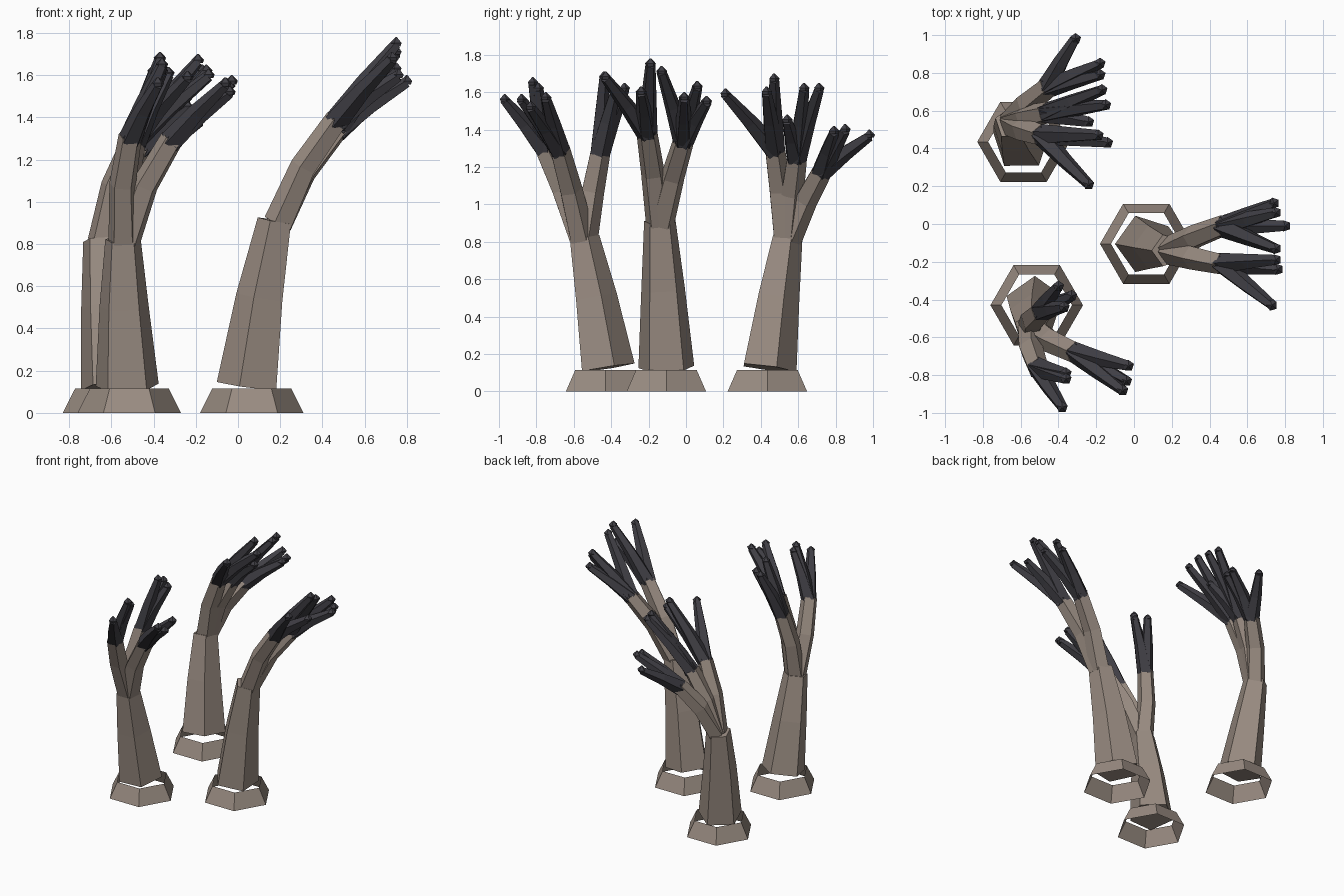
import bpy, bmesh, math
from mathutils import Vector

if "Cube" in bpy.data.objects:
    bpy.data.objects.remove(bpy.data.objects["Cube"])


def material(name, rgb):
    m = bpy.data.materials.new(name)
    m.diffuse_color = (*rgb, 1)
    m.use_nodes = True
    m.node_tree.nodes["Principled BSDF"].inputs["Base Color"].default_value = m.diffuse_color
    return m


BARK = material("bark", (0.32, 0.262, 0.222))
DARK = material("dark_tip", (0.052, 0.05, 0.06))


def add_tube(bm, points, radii, sides=5, phase=0.0, caps=True):
    """Low-poly tube whose rings stand square to the path."""
    pts = [Vector(p) for p in points]
    rings = []
    for i, (p, r) in enumerate(zip(pts, radii)):
        d = (pts[min(i + 1, len(pts) - 1)] - pts[max(i - 1, 0)]).normalized()
        u = (Vector((1, 0, 0)) - d * d.x).normalized()
        v = d.cross(u)
        ring = []
        for k in range(sides):
            a = math.radians(phase) + 2 * math.pi * k / sides
            ring.append(bm.verts.new(p + (u * math.cos(a) + v * math.sin(a)) * r))
        rings.append(ring)
    for a, b in zip(rings, rings[1:]):
        for k in range(sides):
            n = (k + 1) % sides
            bm.faces.new((a[k], a[n], b[n], b[k]))
    if caps:
        bm.faces.new(rings[0][::-1])
        bm.faces.new(rings[-1])


def finish(bm, name, mat):
    me = bpy.data.meshes.new(name)
    bm.to_mesh(me)
    bm.free()
    me.materials.append(mat)
    ob = bpy.data.objects.new(name, me)
    bpy.context.collection.objects.link(ob)


def bend(a, b, amount):
    """Midpoint of a-b, pushed up to make an arching limb."""
    return (Vector(a) + Vector(b)) / 2 + Vector((-amount, 0, amount))


# Each tree: base centre, trunk top, pentagon phase, {branch end: tip points}
TREES = {
    "back": ((-0.585, 0.435), (-0.65, 0.535, 0.82), 90, [
        ((-0.49, 0.47, 1.30), [(-0.24, 0.21, 1.62), (-0.14, 0.43, 1.63), (-0.19, 0.47, 1.70)]),
        ((-0.46, 0.59, 1.26), [(-0.24, 0.54, 1.48), (-0.15, 0.63, 1.65), (-0.17, 0.71, 1.65)]),
        ((-0.45, 0.73, 1.19), [(-0.31, 0.98, 1.40), (-0.18, 0.85, 1.43), (-0.18, 0.79, 1.42)]),
    ]),
    "right": ((0.065, -0.105), (0.18, -0.14, 0.91), 180, [
        ((0.47, -0.21, 1.39), [(0.73, -0.43, 1.71), (0.76, -0.24, 1.63), (0.75, -0.19, 1.78)]),
        ((0.475, -0.01, 1.35), [(0.75, -0.13, 1.74), (0.80, -0.01, 1.60),
                                (0.75, 0.06, 1.66), (0.74, 0.11, 1.58)]),
    ]),
    "front": ((-0.515, -0.43), (-0.545, -0.55, 0.82), 90, [
        ((-0.49, -0.46, 1.29), [(-0.40, -0.33, 1.65), (-0.33, -0.38, 1.64), (-0.37, -0.44, 1.71)]),
        ((-0.31, -0.68, 1.30), [(-0.03, -0.75, 1.60), (-0.04, -0.83, 1.55), (-0.06, -0.88, 1.59)]),
        ((-0.51, -0.765, 1.31), [(-0.38, -0.97, 1.59), (-0.36, -0.82, 1.68), (-0.36, -0.79, 1.65)]),
    ]),
}

for name, (base, top, phase, branches) in TREES.items():
    bx, by = base

    # Open hexagonal collar on the ground
    bm = bmesh.new()
    add_tube(bm, [(bx, by, 0), (bx, by, 0.115)], [0.245, 0.187], 6, 0, caps=False)
    finish(bm, name + "_base_collar", BARK)

    # Tapering five-sided trunk
    foot = Vector((bx - 0.01, by, 0.125))
    top = Vector(top)
    bm = bmesh.new()
    add_tube(bm, [foot, (foot + top) / 2 + Vector((-0.005, 0, 0.03)), top],
             [0.157, 0.122, 0.088], 5, phase)
    finish(bm, name + "_trunk", BARK)

    # Branches, dark fingers and pointed buds
    limbs, fingers, buds = bmesh.new(), bmesh.new(), bmesh.new()
    for end, tips in branches:
        end = Vector(end)
        start = top + (Vector((end.x, end.y, top.z)) - top) * 0.05 - Vector((0, 0, 0.01))
        add_tube(limbs, [start, bend(start, end, 0.02), end], [0.074, 0.066, 0.058], 5, phase)
        root = end - (end - start).normalized() * 0.015
        for tip in tips:
            neck = Vector(tip) - Vector((0, 0, 0.035))
            add_tube(fingers, [root, bend(root, neck, 0.005), neck], [0.058, 0.043, 0.028], 5, phase)
            add_tube(buds, [neck - Vector((0, 0, 0.008)), neck + Vector((0, 0, 0.008)), tip],
                     [0.024, 0.031, 0.004], 5, phase)
    finish(limbs, name + "_branches", BARK)
    finish(fingers, name + "_fingers", DARK)
    finish(buds, name + "_buds", DARK)
